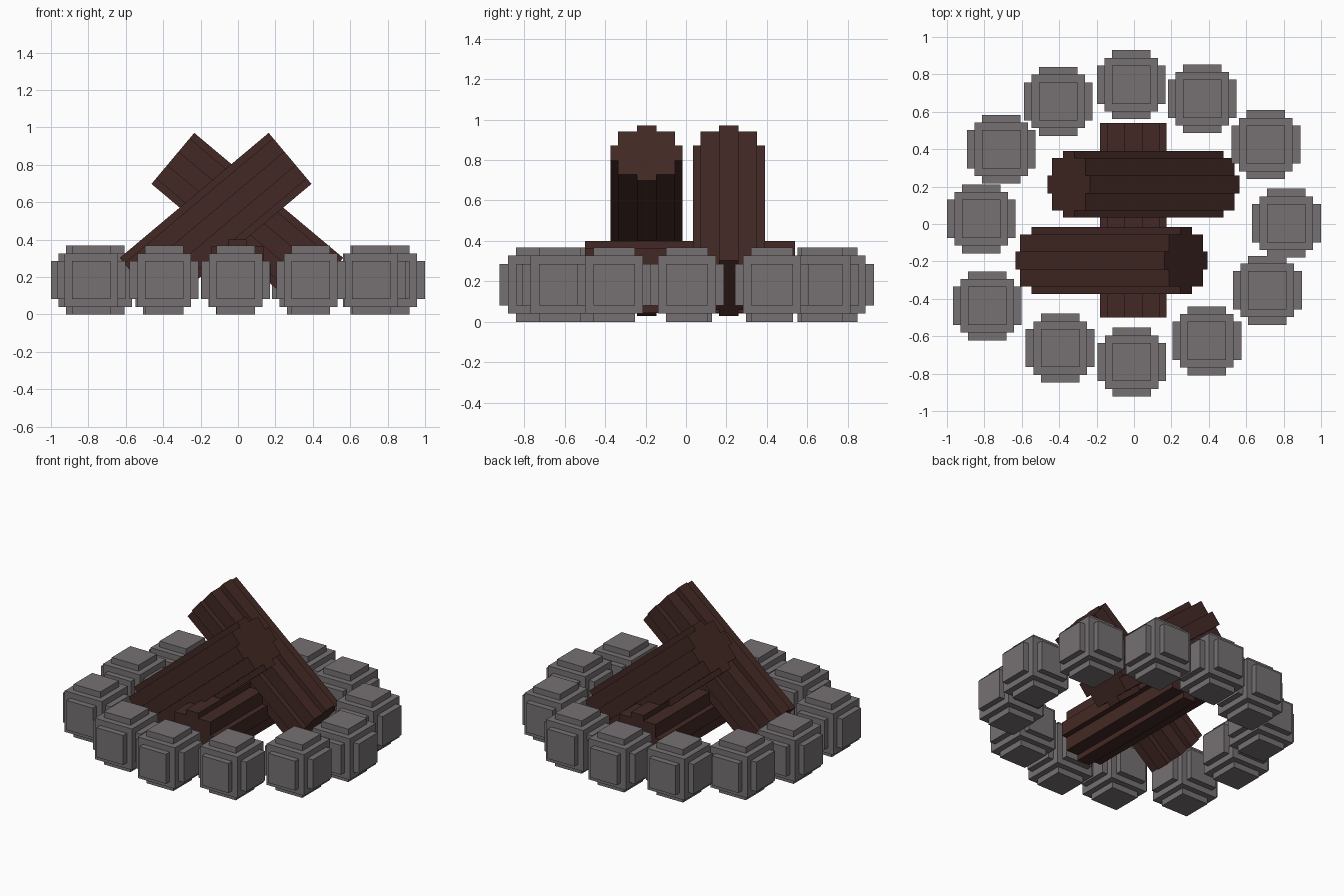
import bpy, bmesh, math
from mathutils import Matrix

if "Cube" in bpy.data.objects:
    bpy.data.objects.remove(bpy.data.objects["Cube"])


def material(name, rgb):
    m = bpy.data.materials.new(name)
    m.diffuse_color = (*rgb, 1)
    m.use_nodes = True
    m.node_tree.nodes["Principled BSDF"].inputs["Base Color"].default_value = m.diffuse_color
    return m


STONE = material("stone_grey", (0.18, 0.165, 0.17))
WOOD = material("dark_wood", (0.055, 0.022, 0.018))


def finish(name, bm, mat):
    bmesh.ops.recalc_face_normals(bm, faces=bm.faces)
    mesh = bpy.data.meshes.new(name)
    bm.to_mesh(mesh)
    bm.free()
    mesh.materials.append(mat)
    return mesh


def place(name, mesh, matrix):
    ob = bpy.data.objects.new(name, mesh)
    bpy.context.collection.objects.link(ob)
    ob.matrix_world = matrix


# Stone: cube with a raised square pad on each face
bm = bmesh.new()
bmesh.ops.create_cube(bm, size=0.286)
faces = list(bm.faces)
bmesh.ops.inset_individual(bm, faces=faces, thickness=0.057)
for f in bmesh.ops.extrude_discrete_faces(bm, faces=faces)["faces"]:
    bmesh.ops.translate(bm, verts=f.verts, vec=f.normal * 0.041)
stone = finish("stone", bm, STONE)

# Ring of stones
ring = [(-0.015, 0.745), (0.365, 0.67), (0.705, 0.425), (0.815, 0.005),
        (0.713, -0.355), (0.39, -0.625), (-0.012, -0.738), (-0.395, -0.663),
        (-0.785, -0.438), (-0.817, 0.027), (-0.71, 0.40), (-0.405, 0.655)]
for i, (x, y) in enumerate(ring):
    place(f"stone_{i + 1}", stone, Matrix.Translation((x, y, 0.184)))

# Log: stepped round profile extruded along local x
A, B, C = 0.178, 0.14, 0.048
quarter = [(A, C), (B, C), (B, B), (C, B), (C, A)]
profile = [(p * c - q * s, p * s + q * c)
           for c, s in ((1, 0), (0, 1), (-1, 0), (0, -1)) for p, q in quarter]
bm = bmesh.new()
end = bm.faces.new([bm.verts.new((-0.52, p, q)) for p, q in profile])
side = bmesh.ops.extrude_face_region(bm, geom=[end], use_keep_orig=True)
bmesh.ops.translate(bm, vec=(1.04, 0, 0),
                    verts=[v for v in side["geom"] if isinstance(v, bmesh.types.BMVert)])
log = finish("log", bm, WOOD)

# One log lies flat, two lean across it in opposite directions
place("flat_log", log, Matrix.Translation((-0.003, 0.02, 0.222))
      @ Matrix.Rotation(math.radians(90), 4, 'Z'))
for name, loc, tilt in (("front_log", (-0.12, -0.195, 0.5), -40),
                        ("back_log", (0.05, 0.212, 0.5), 40)):
    place(name, log, Matrix.Translation(loc)
          @ Matrix.Rotation(math.radians(tilt), 4, 'Y'))
